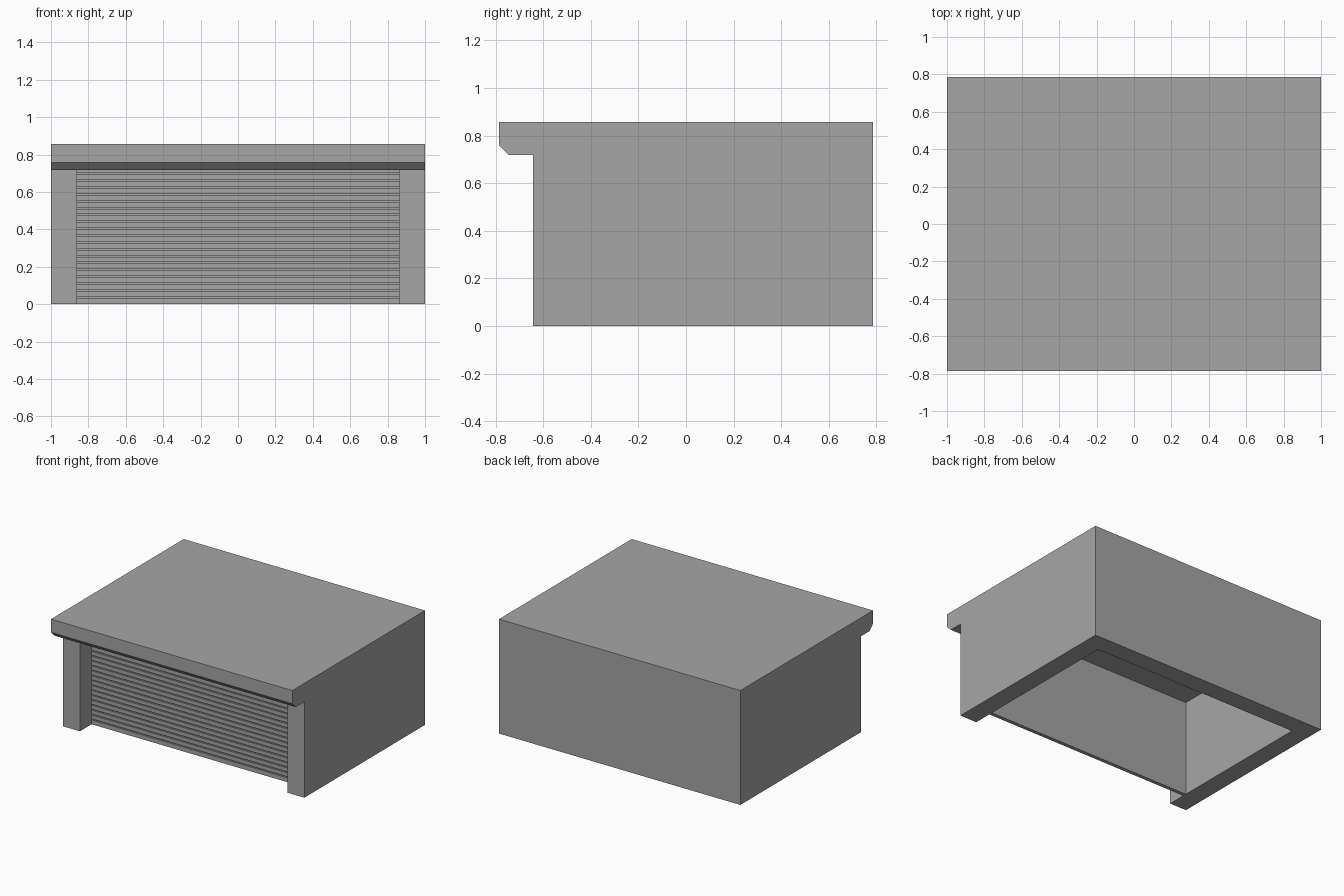
import bpy
import bmesh

cube = bpy.data.objects.get("Cube")
if cube:
    bpy.data.objects.remove(cube, do_unlink=True)

grey = bpy.data.materials.new("plain_grey")
grey.use_nodes = True
COLOUR = (0.38, 0.38, 0.38, 1)
grey.diffuse_color = COLOUR
grey.node_tree.nodes["Principled BSDF"].inputs["Base Color"].default_value = COLOUR


def extrude_along_x(name, profile, half_width):
    """Make a solid from a (y, z) outline, centred on x = 0."""
    bm = bmesh.new()
    face = bm.faces.new([bm.verts.new((-half_width, y, z)) for y, z in profile])
    result = bmesh.ops.extrude_face_region(bm, geom=[face])
    moved = [v for v in result["geom"] if isinstance(v, bmesh.types.BMVert)]
    bmesh.ops.translate(bm, verts=moved, vec=(2 * half_width, 0, 0))
    bmesh.ops.recalc_face_normals(bm, faces=bm.faces)
    mesh = bpy.data.meshes.new(name)
    bm.to_mesh(mesh)
    bm.free()
    mesh.materials.append(grey)
    obj = bpy.data.objects.new(name, mesh)
    bpy.context.collection.objects.link(obj)
    return obj


FRONT, BACK, EAVES, TOP = -0.643, 0.785, 0.718, 0.857
WALL = 0.14
INNER = 1 - WALL

# Garage body with the chamfered front overhang
body = extrude_along_x("garage_body", [
    (FRONT, 0), (BACK, 0), (BACK, TOP), (-BACK, TOP),
    (-BACK, 0.758), (-0.745, EAVES), (FRONT, EAVES)], 1)

# Hollow interior, open at the bottom and at the front doorway
inside = BACK - WALL
cutter = extrude_along_x("interior_cutter", [
    (FRONT - 0.05, -0.1), (inside, -0.1), (inside, EAVES), (FRONT - 0.05, EAVES)], INNER)
cutter.hide_render = True
cut = body.modifiers.new("hollow", "BOOLEAN")
cut.operation = "DIFFERENCE"
cut.solver = "EXACT"
cut.object = cutter
bpy.context.view_layer.objects.active = body
bpy.ops.object.modifier_apply(modifier=cut.name)
bpy.data.objects.remove(cutter, do_unlink=True)

# Roller door: flat slats separated by narrow grooves
DOOR_FRONT, DOOR_BACK = -0.505, -0.477
PITCH, GROOVE, DEPTH = 0.0367, 0.004, 0.01
outline = [(DOOR_BACK, EAVES), (DOOR_BACK, 0), (DOOR_FRONT, 0)]
for i in range(1, 20):
    z = i * PITCH
    outline += [(DOOR_FRONT, z - GROOVE), (DOOR_FRONT + DEPTH, z - GROOVE),
                (DOOR_FRONT + DEPTH, z + GROOVE), (DOOR_FRONT, z + GROOVE)]
outline.append((DOOR_FRONT, EAVES))
extrude_along_x("roller_door", outline, INNER)
